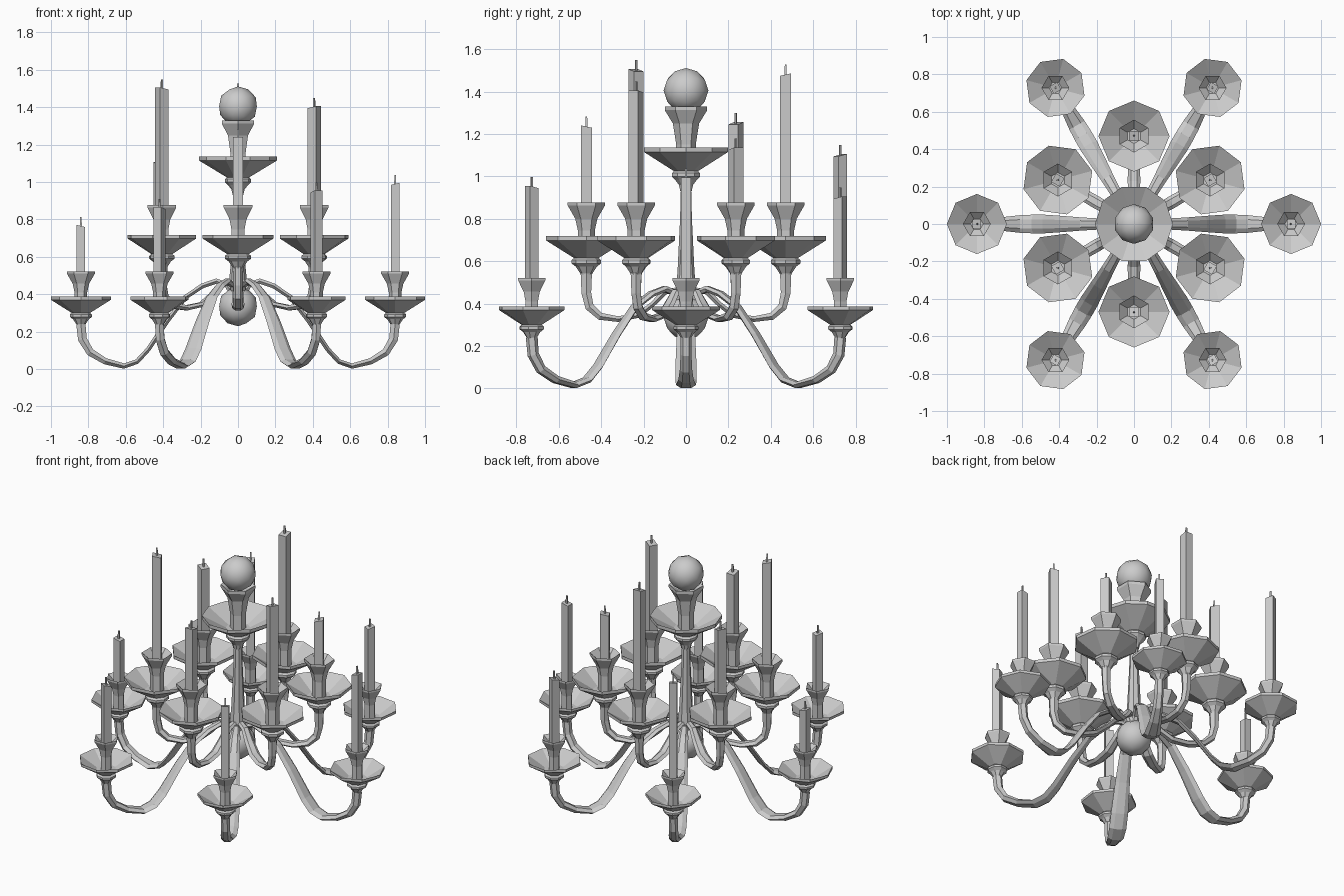
import bpy, bmesh, math
from mathutils import Vector, Matrix

if "Cube" in bpy.data.objects:
    bpy.data.objects.remove(bpy.data.objects["Cube"])

def skin(name, rings, matrix=Matrix(), smooth=False):
    """Bridge equal-length vertex rings and cap both ends."""
    bm = bmesh.new()
    rows = [[bm.verts.new(p) for p in ring] for ring in rings]
    n = len(rows[0])
    for a, b in zip(rows, rows[1:]):
        for i in range(n):
            j = (i + 1) % n
            bm.faces.new((a[i], a[j], b[j], b[i]))
    bm.faces.new(rows[0][::-1])
    bm.faces.new(rows[-1])
    bmesh.ops.recalc_face_normals(bm, faces=bm.faces[:])
    me = bpy.data.meshes.new(name)
    bm.to_mesh(me)
    bm.free()
    for p in me.polygons:
        p.use_smooth = smooth
    ob = bpy.data.objects.new(name, me)
    ob.matrix_world = matrix
    bpy.context.collection.objects.link(ob)
    return ob

def lathe(name, profile, sides, matrix=Matrix(), phase=0.0, slant=0.0):
    rings = []
    for k, (r, z) in enumerate(profile):
        ring = []
        for i in range(sides):
            a = phase + 2 * math.pi * i / sides
            tilt = slant * math.cos(a) if k == len(profile) - 1 else 0
            ring.append((r * math.cos(a), r * math.sin(a), z + tilt))
        rings.append(ring)
    return skin(name, rings, matrix)

def arm(name, path, matrix, sides=6):
    """Flattened strap swept along (radius, z, half width, half thickness)."""
    rings = []
    for k, (r, z, w, t) in enumerate(path):
        p, q = path[max(k - 1, 0)], path[min(k + 1, len(path) - 1)]
        d = Vector((q[0] - p[0], 0, q[1] - p[1])).normalized()
        nrm = Vector((-d.z, 0, d.x))
        rings.append([Vector((r, 0, z))
                      + Vector((0, w, 0)) * math.cos(2 * math.pi * i / sides)
                      + nrm * t * math.sin(2 * math.pi * i / sides) * 1.1
                      for i in range(sides)])
    return skin(name, rings, matrix)

# Candle holder profiles, relative to the holder base
DISH = [(.026, -.01), (.03, 0), (.05, .03), (.07, .045), (.07, .06), (.058, .07),
        (.19, .153), (.19, .173), (.07, .1), (.02, .1)]
CUP = [(.04, .09), (.04, .2), (.052, .255), (.088, .318), (.088, .332), (.04, .29), (.02, .29)]

LOWER_ARM = [(.03, .40, .02, .015), (.06, .45, .02, .015), (.115, .47, .022, .015),
             (.19, .445, .03, .014), (.28, .385, .035, .013), (.38, .255, .043, .013),
             (.48, .105, .05, .013), (.54, .04, .05, .014), (.61, .016, .047, .015),
             (.71, .042, .036, .018), (.79, .09, .029, .022), (.832, .16, .026, .025),
             (.84, .24, .026, .026)]
UPPER_ARM = [(.02, .42, .02, .014), (.045, .465, .02, .014), (.1, .455, .024, .014),
             (.16, .395, .03, .013), (.225, .345, .034, .013), (.32, .327, .032, .014),
             (.405, .34, .028, .018), (.455, .385, .025, .022), (.47, .45, .025, .024),
             (.47, .545, .029, .028)]

def tier(label, path, radius, base, scale, half, first, tops):
    for k, top in enumerate(tops):
        turn = Matrix.Rotation(math.radians(first + 60 * k), 4, 'Z')
        spot = turn @ Matrix.Translation((radius, 0, 0))
        holder = spot @ Matrix.Translation((0, 0, base)) @ Matrix.Scale(scale, 4)
        arm(f"{label}_arm_{k}", path, turn)
        lathe(f"{label}_drip_pan_{k}", DISH, 8, holder)
        lathe(f"{label}_candle_cup_{k}", CUP, 6, holder)
        lathe(f"{label}_candle_{k}", [(half * 1.414, base + .28 * scale), (half * 1.414, top)],
              4, spot, math.pi / 4, .008)
        lathe(f"{label}_wick_{k}", [(.007, top - .01), (.006, top + .048)], 4, spot, math.pi / 4)

# Two tiers of six candles, tops listed counter-clockwise
tier("lower", LOWER_ARM, .84, .241, .845, .023, 0, [.99, .90, 1.10, .765, .86, .95])
tier("upper", UPPER_ARM, .47, .545, 1.0, .026, 30, [1.13, 1.48, 1.25, 1.50, 1.235, 1.40])

# Central column with its top dish and collar
lathe("central_column", [(.05, .36), (.05, .45), (.04, .55), (.028, .8), (.024, .96)], 8)
lathe("column_dish", [(.028, .93), (.035, .96), (.055, .985), (.07, 1.0), (.07, 1.015), (.06, 1.025),
                      (.2085, 1.115), (.2085, 1.137), (.07, 1.06), (.03, 1.06)], 10)
lathe("column_collar", [(.046, 1.05), (.046, 1.15), (.062, 1.25), (.1, 1.312), (.1, 1.33),
                        (.04, 1.3)], 6, phase=math.pi / 6)

# Ball finials above and below
for name, z in (("top_ball", 1.405), ("bottom_ball", .335)):
    bpy.ops.mesh.primitive_ico_sphere_add(subdivisions=2, radius=.106, location=(0, 0, z))
    ob = bpy.context.object
    ob.name = name
    bpy.ops.object.shade_smooth()
